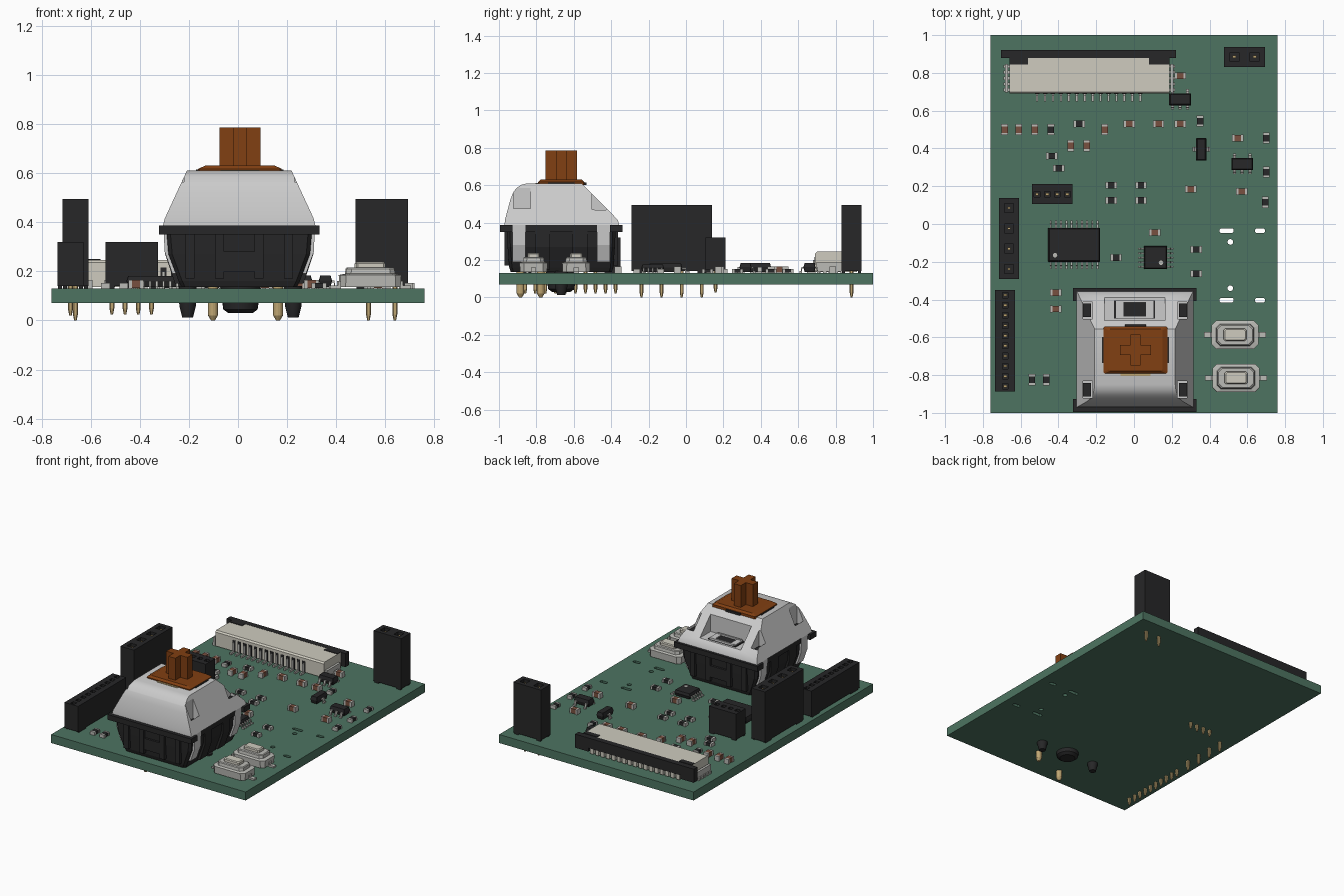
import bpy, bmesh, math

if "Cube" in bpy.data.objects:
    bpy.data.objects.remove(bpy.data.objects["Cube"])

def mat(name, r, g, b):
    m = bpy.data.materials.new(name)
    m.diffuse_color = (r, g, b, 1)
    m.use_nodes = True
    m.node_tree.nodes["Principled BSDF"].inputs["Base Color"].default_value = m.diffuse_color
    return m

GREEN = mat("board_green", .075, .175, .12)
BLACK = mat("black_plastic", .02, .02, .021)
GREY = mat("light_grey", .56, .56, .57)
CREAM = mat("cream", .62, .6, .52)
METAL = mat("metal", .5, .5, .47)
GOLD = mat("gold", .52, .38, .17)
BROWN = mat("brown_stem", .22, .05, .006)
CAPB = mat("capacitor_brown", .19, .08, .05)
TOP = .13  # upper surface of the board

def loft(bm, rings):
    rows = [[bm.verts.new(p) for p in r] for r in rings]
    n = len(rows[0])
    for a, b in zip(rows, rows[1:]):
        for i in range(n):
            bm.faces.new((a[i], a[(i + 1) % n], b[(i + 1) % n], b[i]))
    bm.faces.new(rows[0][::-1])
    bm.faces.new(rows[-1])

def prism(bm, pts, axis, a, b):
    put = {'x': lambda u, v, t: (t, u, v), 'y': lambda u, v, t: (u, t, v), 'z': lambda u, v, t: (u, v, t)}[axis]
    loft(bm, [[put(u, v, t) for u, v in pts] for t in (a, b)])

def box(bm, x0, x1, y0, y1, z0, z1):
    prism(bm, [(x0, y0), (x1, y0), (x1, y1), (x0, y1)], 'z', z0, z1)

def cbox(bm, x, y, hx, hy, z0, z1):
    box(bm, x - hx, x + hx, y - hy, y + hy, z0, z1)

def octo(x, y, z, hx, hy, c):
    q = [(hx, hy - c), (hx - c, hy), (c - hx, hy), (-hx, hy - c), (-hx, c - hy), (c - hx, -hy), (hx - c, -hy), (hx, c - hy)]
    return [(x + u, y + v, z) for u, v in q]

def disc(x, y, z, r, n=24):
    return [(x + r * math.cos(math.tau * i / n), y + r * math.sin(math.tau * i / n), z) for i in range(n)]

def finish(bm, name, m, smooth=False):
    bmesh.ops.recalc_face_normals(bm, faces=bm.faces)
    me = bpy.data.meshes.new(name)
    bm.to_mesh(me)
    bm.free()
    ob = bpy.data.objects.new(name, me)
    bpy.context.collection.objects.link(ob)
    me.materials.append(m)
    if smooth:
        bpy.ops.object.select_all(action='DESELECT')
        bpy.context.view_layer.objects.active = ob
        ob.select_set(True)
        bpy.ops.object.shade_smooth_by_angle(angle=math.radians(35))
    return ob

def cut(ob, bm):
    c = finish(bm, "cutter", ob.data.materials[0])
    c.hide_render = True
    mod = ob.modifiers.new("cut", 'BOOLEAN')
    mod.object, mod.operation, mod.solver = c, 'DIFFERENCE', 'EXACT'
    bpy.context.view_layer.objects.active = ob
    bpy.ops.object.modifier_apply(modifier=mod.name)
    bpy.data.objects.remove(c)

new = bmesh.new

# circuit board with connector slots and locating holes
bm = new(); box(bm, -.76, .76, -1, 1, .07, TOP)
board = finish(bm, "circuit_board", GREEN)
bm = new()
for y, hole in ((-.035, -.095), (-.403, -.34)):
    for x, w in ((.49, .038), (.667, .027)):
        loft(bm, [octo(x, y, z, w, .012, .007) for z in (0, .2)])
    loft(bm, [disc(.51, hole, z, .015, 16) for z in (0, .2)])
cut(board, bm)

# socket headers: row of square sockets, contacts and tails through the board
def header(name, x, y, n, pitch, along_y, half, ztop, tail, hole):
    L = n * pitch / 2
    bm, holes, pins = new(), new(), new()
    hx, hy = (half, L) if along_y else (L, half)
    cbox(bm, x, y, hx, hy, .14, ztop)
    for sx in (-1, 1):
        for sy in (-1, 1):
            cbox(bm, x + sx * hx * .8, y + sy * hy * .8, hx * .15, hy * .15, TOP, .14)
    for i in range(n):
        o = (i - (n - 1) / 2) * pitch
        px, py = (x, y + o) if along_y else (x + o, y)
        cbox(holes, px, py, hole, hole, ztop - .06, ztop + .02)
        cbox(pins, px, py, .009, .006, ztop - .1, ztop - .012)
        loft(pins, [octo(px, py, z, r, r, r * .4) for z, r in ((tail, .005), (tail + .025, .01), (.16, .01))])
    cut(finish(bm, name, BLACK), holes)
    finish(pins, name + "_pins", GOLD)

header("tall_header_left", -.662, -.077, 4, .1075, True, .053, .495, 0, .024)
header("tall_header_right", .585, .885, 2, .1075, False, .053, .495, 0, .024)
header("long_header_left", -.682, -.618, 10, .0537, True, .053, .32, .02, .015)
header("small_header", -.433, .158, 4, .0537, False, .053, .32, .025, .015)

# flat cable connector
bm = new()
prism(bm, [(.69, .137), (.69, .235), (.7, .245), (.88, .245), (.88, .137)], 'x', -.66, .187)
for i in range(17):
    cbox(bm, -.575 + i * .042, .895, .013, .02, .137, .175)
finish(bm, "cable_connector_body", CREAM)
bm = new()
box(bm, -.705, .223, .88, .92, .175, .246)
for x0, x1, e in ((-.705, -.6, -.56), (.118, .223, .08)):
    box(bm, x0, x1, .88, .92, .15, .175)
    a, b = (-.66, e) if e < 0 else (e, .187)
    box(bm, a, b, .845, .88, .2, .249)
finish(bm, "cable_connector_latch", BLACK)
bm, slots = new(), new()
for i in range(14):
    x = -.513 + i * .042
    cbox(bm, x, .67, .006, .022, TOP, .145)
    cbox(bm, x, .686, .006, .006, .145, .2)
    cbox(slots, x, .6895, .012, .0025, .137, .215)
for x in (-.675, .2):
    for i in range(5):
        cbox(bm, x, .71 + i * .031, .016, .009, TOP, .15)
    cbox(bm, x, .772, .008, .075, .138, .19)
finish(bm, "cable_connector_contacts", METAL)
finish(slots, "cable_connector_slots", BLACK)

# chip resistors and capacitors
def passives(name, m, upright, flat, ztop):
    body, ends = new(), new()
    for pts, v in ((upright, True), (flat, False)):
        for x, y in pts:
            cbox(body, x, y, *((.017, .02) if v else (.02, .017)), TOP + .002, ztop - .001)
            for s in (-1, 1):
                if v: cbox(ends, x, y + s * .0235, .018, .0065, TOP, ztop)
                else: cbox(ends, x + s * .0235, y, .0065, .018, TOP, ztop)
    finish(body, name + "_bodies", m)
    finish(ends, name + "_terminals", METAL)

passives("capacitor", CAPB,
         [(-.685, .5), (-.61, .5), (-.525, .5), (-.155, .5), (-.335, .415), (-.25, .415)],
         [(-.025, .53), (.13, .53), (.245, .53), (.245, .785), (.55, .455), (.57, .172), (.3, .185),
          (.11, -.045), (-.415, -.363), (-.415, -.45)], .165)
passives("resistor", BLACK,
         [(-.44, .5), (.35, .545), (.7, .455), (.7, .275), (.695, .115), (-.54, -.825), (-.465, -.825)],
         [(-.29, .53), (-.435, .36), (-.398, .295), (-.12, .205), (-.12, .125), (.037, .205), (.037, .125),
          (-.095, -.178), (.33, -.135), (.33, -.263)], .153)

# integrated circuits: bevelled body with gull-wing leads on two sides
def chip(name, x, y, hx, hy, ztop, rows, on_x, w, reach=.037, dot=None):
    bm, leads = new(), new()
    zm = (ztop + .14) / 2
    loft(bm, [octo(x, y, z, hx - i, hy - i, .002) for z, i in ((.137, .006), (zm, 0), (ztop, .006))])
    finish(bm, name, BLACK)
    for s, offs in zip((1, -1), rows):
        e = hx if on_x else hy
        prof = [(e - .005, zm), (e + reach * .5, zm), (e + reach * .6, TOP + .01), (e + reach, TOP + .01),
                (e + reach, TOP), (e + reach * .4, TOP), (e + reach * .35, zm - .008), (e - .005, zm - .008)]
        for o in offs:
            if on_x: prism(leads, [(x + s * u, v) for u, v in prof], 'y', y + o - w, y + o + w)
            else: prism(leads, [(y + s * u, v) for u, v in prof], 'x', x + o - w, x + o + w)
    finish(leads, name + "_leads", METAL)
    if dot:
        bm = new(); loft(bm, [disc(*dot, z, .012, 16) for z in (ztop - .004, ztop + .001)])
        finish(bm, name + "_index_mark", METAL)

ten = [(i - 4.5) * .0275 for i in range(10)]
five = [(i - 2) * .024 for i in range(5)]
chip("main_chip", -.317, -.11, .137, .09, .18, (ten, ten), False, .005, .038, (-.418, -.165))
chip("square_chip", .114, -.178, .061, .061, .175, (five, five), True, .004, .033, (.143, -.205))
for nm, x, y in (("regulator_upper", .244, .66), ("regulator_right", .573, .318)):
    chip(nm, x, y, .058, .032, .183, ((-.04, .04), (-.04, 0, .04)), False, .008, .022)
chip("diode", .356, .395, .027, .06, .183, ((0,), (0,)), True, .012, .02)

# tactile push buttons
for i, (x, y) in enumerate(((.535, -.587), (.54, -.815))):
    bm = new()
    loft(bm, [octo(x, y, z, a, b, c) for z, a, b, c in
              ((.135, .122, .072, .02), (.185, .125, .075, .025), (.19, .1, .058, .02), (.21, .097, .055, .02), (.215, .092, .05, .02))])
    finish(bm, f"button_case_{i}", METAL)
    bm = new()
    loft(bm, [octo(x, y, z, a, b, .008) for z, a, b in ((.21, .06, .033), (.232, .06, .033), (.238, .054, .028))])
    finish(bm, f"button_cap_{i}", CREAM)
    bm = new()
    for s in (-1, 1):
        cbox(bm, x + s * .143, y, .022, .014, TOP, .142)
        cbox(bm, x + s * .125, y, .007, .014, .142, .16)
    finish(bm, f"button_leads_{i}", METAL)

# key switch: lower housing with mounting flange, ribs and locating posts
CX, CY = .005, -.667
bm = new()
loft(bm, [octo(CX, CY, z, a, b, .015) for z, a, b in
          ((.135, .235, .27), (.16, .247, .278), (.27, .288, .287), (.352, .295, .29))])
prism(bm, [(CX + u, CY + v) for u, v in ((-.327, -.328), (.327, -.328), (.327, -.26), (.305, -.26), (.305, .26), (.327, .26),
      (.327, .328), (-.327, .328), (-.327, .26), (-.305, .26), (-.305, -.26), (-.327, -.26))], 'z', .35, .387)
for s in (-1, 1):
    for x in (-.2, -.08, .08, .2):
        cbox(bm, CX + x, CY + s * .292, .018, .012, .17, .35)
    cbox(bm, CX, CY + s * .29, .08, .012, .2, .28)
    for a in (-.1, .1):
        prism(bm, [(CX + s * u, v) for u, v in ((.24, .15), (.262, .15), (.302, .27), (.302, .35), (.24, .35))], 'y', CY + a - .04, CY + a + .04)
    for y in (-.21, .21):
        cbox(bm, CX + s * .255, CY + y, .022, .035, .38, .45)
finish(bm, "switch_lower_housing", BLACK)
bm = new()
loft(bm, [disc(CX + .005, CY, z, r) for z, r in ((.03, .05), (.045, .07), (.14, .083))])
for s in (-1, 1):
    loft(bm, [disc(CX + .005 + s * .215, CY, z, r) for z, r in ((.012, .022), (.06, .034), (.14, .036))])
finish(bm, "switch_locating_posts", BLACK, True)

# switch contact pins
bm = new()
for x, y in ((-.102, -.885), (.163, -.777)):
    loft(bm, [disc(x, y, z, r, 12) for z, r in ((0, .008), (.02, .02), (.14, .02))])
finish(bm, "switch_contact_pins", GOLD)

# switch upper housing: rounded front, tapering sides, recessed back window
bm = new()
prism(bm, [(-.97, .387), (-.968, .415), (-.94, .52), (-.925, .56), (-.905, .586), (-.88, .602), (-.85, .61),
           (-.557, .61), (-.365, .415), (-.357, .387)], 'x', -1, 1)
for v in bm.verts:
    v.co.x = CX + v.co.x * (.31 - .097 * max(0, v.co.z - .4) / .21)
lid = finish(bm, "switch_upper_housing", GREY, True)
bm = new()
box(bm, CX - .16, CX + .16, -.51, -.3, .44, .7)
for s in (-1, 1):
    for y in (-.21, .21):
        a, b = sorted((CX + s * .225, CX + s * .275))
        box(bm, a, b, CY + y - .045, CY + y + .045, .41, .7)
cut(lid, bm)
bm = new()
box(bm, -.105, .112, -.5, -.405, .425, .445)
finish(bm, "switch_window", BLACK)
bm = new()
for s in (-1, 1):
    cbox(bm, .004 + s * .08, -.452, .02, .046, .444, .452)
    cbox(bm, .004, -.452 + s * .042, .09, .006, .444, .456)
finish(bm, "switch_window_frame", GREY)
bm = new()
for s in (-1, 1):
    for y in (-.225, .225):
        prism(bm, [(CX + s * u, v) for u, v in ((.24, .19), (.272, .19), (.304, .28), (.308, .39), (.25, .39))], 'y', CY + y - .035, CY + y + .035)
finish(bm, "switch_clip_legs", GREY)

# stem with cross-shaped post and spring strip
X, Y, t, h = .008, -.667, .027, .083
bm = new()
loft(bm, [octo(X, Y, z, a, b, .006) for z, a, b in ((.6, .17, .124), (.617, .17, .124), (.63, .142, .11))])
prism(bm, [(X + u, Y + v) for u, v in ((-t, -h), (t, -h), (t, -t), (h, -t), (h, t), (t, t), (t, h), (-t, h), (-t, t), (-h, t), (-h, -t), (-t, -t))],
      'z', .625, .785)
finish(bm, "switch_stem", BROWN)
bm = new()
for s in (-1, 1):
    cbox(bm, X + s * .172, Y, .006, .07, .6, .614)
cbox(bm, X, Y + .128, .056, .007, .6, .614)
finish(bm, "stem_opening_edges", BLACK)
bm = new(); cbox(bm, X, Y - .13, .08, .007, .6, .613)
finish(bm, "spring_strip", GOLD)
